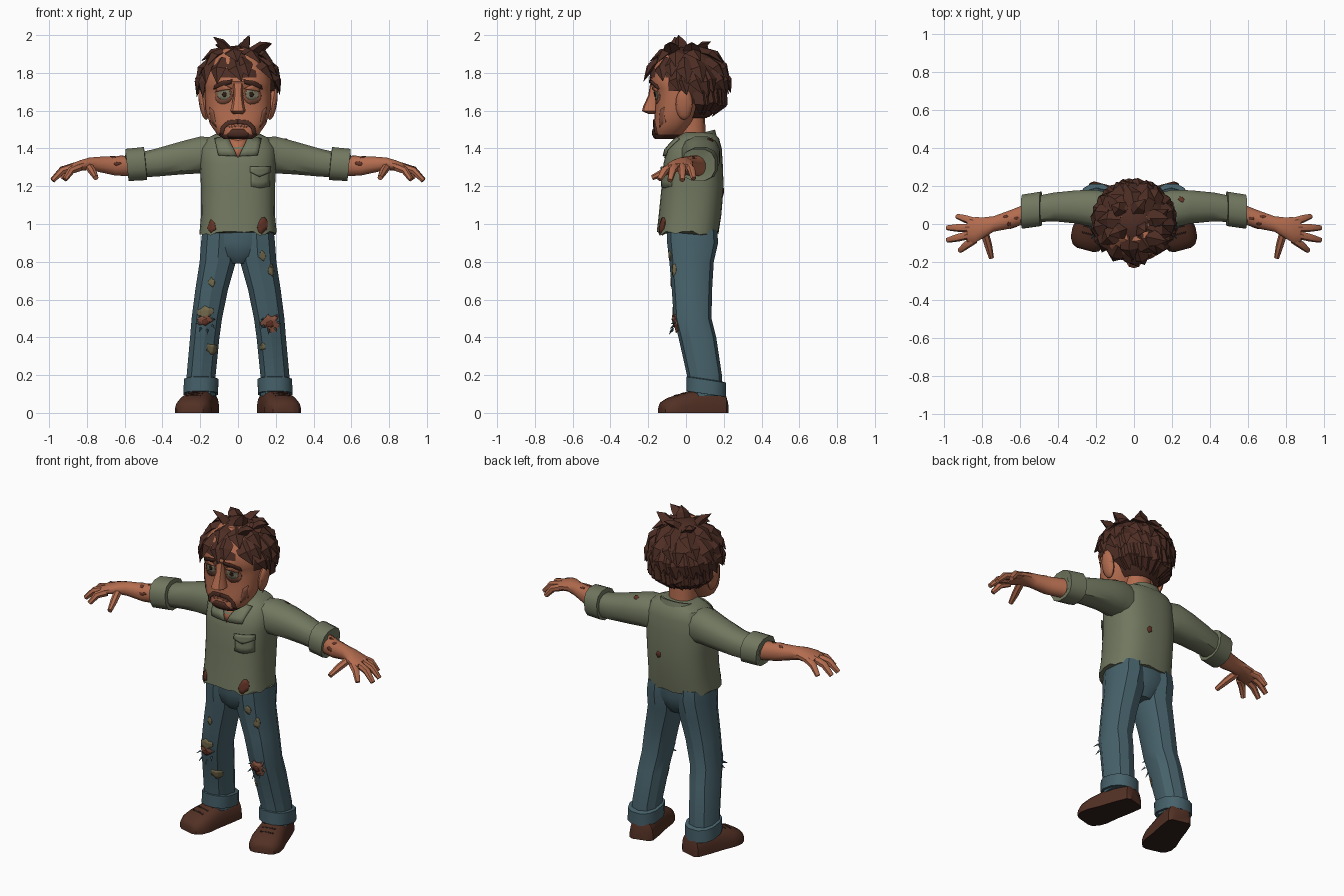
import bpy, bmesh, random
from math import sin, cos, pi, radians
from mathutils import Vector, Matrix
from mathutils.bvhtree import BVHTree

random.seed(4)
if "Cube" in bpy.data.objects:
    bpy.data.objects.remove(bpy.data.objects["Cube"])


def material(name, *rgb):
    m = bpy.data.materials.new(name)
    m.use_nodes = True
    m.diffuse_color = (*rgb, 1)
    m.node_tree.nodes["Principled BSDF"].inputs["Base Color"].default_value = (*rgb, 1)
    return m


SKIN = material("skin", .45, .15, .078)
SHADE = material("skin_shadow", .24, .085, .05)
HAIR = material("hair_brown", .075, .027, .018)
SHIRT = material("shirt_green", .165, .185, .115)
JEANS = material("denim_blue", .062, .12, .145)
SHOE = material("shoe_brown", .085, .03, .018)
DARK = material("dark_brown", .03, .014, .01)
BLOOD = material("dried_blood", .13, .035, .02)
PATCH = material("worn_tan", .17, .14, .07)
EYE = material("eye_grey", .22, .2, .13)


def make(name, bm, mats, mirror=False, angle=35):
    """Turn a bmesh into one object, or a left and right pair."""
    made = []
    for prefix, s in ((("left_", 1), ("right_", -1)) if mirror else (("", 1),)):
        b = bm.copy()
        if s < 0:
            bmesh.ops.scale(b, vec=(-1, 1, 1), verts=b.verts)
            bmesh.ops.reverse_faces(b, faces=b.faces)
        me = bpy.data.meshes.new(prefix + name)
        b.to_mesh(me)
        b.free()
        for m in mats:
            me.materials.append(m)
        ob = bpy.data.objects.new(prefix + name, me)
        bpy.context.collection.objects.link(ob)
        bpy.ops.object.select_all(action='DESELECT')
        ob.select_set(True)
        bpy.context.view_layer.objects.active = ob
        bpy.ops.object.shade_smooth_by_angle(angle=radians(angle))
        made.append(ob)
    bm.free()
    return made


def skin_rings(bm, loops, cap=True):
    for a, b in zip(loops, loops[1:]):
        for i in range(len(a)):
            j = (i + 1) % len(a)
            bm.faces.new((a[i], a[j], b[j], b[i]))
    if cap:
        bm.faces.new(loops[0])
        bm.faces.new(loops[-1])
    bmesh.ops.recalc_face_normals(bm, faces=bm.faces)


def loft(name, rings, mats, axis='Z', n=14, power=2.4, slope=0, jag=0,
         mirror=False, cap=True, turn=None, rule=None, angle=35):
    """Rings are (position on axis, centre u, radius u, low v, high v)."""
    bm = bmesh.new()
    loops = []
    for k, (t, cu, ru, v0, v1) in enumerate(rings):
        loop = []
        for i in range(n):
            a = 2 * pi * (i + .5) / n
            c, s = [abs(f) ** (2 / power) * (1 if f > 0 else -1) for f in (cos(a), sin(a))]
            u, w = cu + ru * c, (v0 + v1) / 2 + (v1 - v0) / 2 * s
            p = t + slope * (w - (v0 + v1) / 2)
            if k == 0:
                p += random.uniform(-jag, jag)
            loop.append(bm.verts.new({'Z': (u, w, p), 'X': (p, u, w), 'Y': (u, p, max(w, 0))}[axis]))
        loops.append(loop)
    skin_rings(bm, loops, cap)
    if turn:
        bmesh.ops.transform(bm, matrix=turn, verts=bm.verts)
    if rule:
        for f in bm.faces:
            f.material_index = rule(f)
    return make(name, bm, mats, mirror, angle)


def tube(bm, pts, widths, n=6, flat=1.0, normal=(0, 0, 1)):
    """Tapered tube through points; flat squeezes it along the normal."""
    pts, loops = [Vector(p) for p in pts], []
    for i, p in enumerate(pts):
        d = (pts[min(i + 1, len(pts) - 1)] - pts[max(i - 1, 0)]).normalized()
        side = d.cross(Vector(normal)).normalized()
        up = side.cross(d)
        loops.append([bm.verts.new(p + widths[i] * (side * cos(2 * pi * k / n) + up * flat * sin(2 * pi * k / n)))
                      for k in range(n)])
    skin_rings(bm, loops)


def plate(name, target, outline, mat, view='front', lift=.004):
    """Thin plate from a 2D outline, draped on the target."""
    to3, d = {'front': (lambda a, b: (a, -3, b), Vector((0, 1, 0))),
              'back': (lambda a, b: (a, 3, b), Vector((0, -1, 0))),
              'top': (lambda a, b: (a, b, 3), Vector((0, 0, -1)))}[view]
    tree = BVHTree.FromPolygons([v.co for v in target.data.vertices],
                                [tuple(p.vertices) for p in target.data.polygons])
    bm = bmesh.new()
    bm.faces.new([bm.verts.new(to3(*p)) for p in outline])
    bmesh.ops.triangulate(bm, faces=bm.faces)
    bmesh.ops.subdivide_edges(bm, edges=bm.edges, cuts=2, use_grid_fill=True)
    for v in bm.verts:
        hit = tree.ray_cast(v.co, d)[0]
        if hit is None:
            hit = tree.find_nearest(v.co + d * 2.9)[0]
        v.co = hit - d * lift
    bm.normal_update()
    for f in bm.faces:
        if f.normal.dot(d) > 0:
            f.normal_flip()
    ob = make(name, bm, [mat])[0]
    ob.modifiers.new("thickness", 'SOLIDIFY').thickness = .008


def blob(x, y, rx, ry, n=11, rough=.25):
    return [(x + rx * cos(2 * pi * i / n) * k, y + ry * sin(2 * pi * i / n) * k)
            for i in range(n) for k in [1 + random.uniform(-rough, rough)]]


# Trousers
legs = loft("trouser_leg", [(.09, .197, .08, .01, .195), (.2, .195, .08, .005, .19), (.4, .176, .081, -.04, .16),
            (.5, .165, .084, -.065, .135), (.65, .14, .09, -.075, .138), (.8, .107, .1, -.088, .147),
            (.9, .1, .1, -.1, .17), (.97, .097, .095, -.1, .165)], [JEANS], n=10, mirror=True, angle=30)
loft("trouser_seat", [(.79, 0, .06, -.05, .11), (.83, 0, .13, -.085, .14), (.9, 0, .19, -.1, .165),
                      (1, 0, .185, -.1, .16)], [JEANS])
loft("trouser_cuff", [(.1, .197, .084, .01, .2), (.1, .197, .094, 0, .215), (.175, .195, .094, 0, .215),
                      (.18, .195, .082, .01, .195)], [JEANS], n=12, slope=-.15, mirror=True)

# Shoes, toes turned outwards
turn = Matrix.Translation((.185, .13, 0)) @ Matrix.Rotation(radians(15), 4, 'Z') @ Matrix.Translation((0, -.13, 0))
shoes = loft("shoe", [(.215, 0, .05, -.07, .07), (.2, 0, .07, -.11, .11), (.12, 0, .08, -.128, .128),
             (.03, 0, .086, -.12, .12), (-.05, 0, .097, -.098, .098), (-.1, 0, .093, -.08, .08),
             (-.135, 0, .072, -.058, .058), (-.146, 0, .045, -.04, .04)], [SHOE, DARK], axis='Y', n=18, power=3,
             mirror=True, turn=turn, rule=lambda f: int(f.normal.z < -.9))
for s, shoe in zip((1, -1), shoes):
    for i in range(3):
        y = -.055 + .035 * i
        x = .235 - .01 * i
        plate("shoe_lace", shoe, [(s * (x - .04), y - .012), (s * (x + .04), y + .008),
                                  (s * (x + .04), y + .015), (s * (x - .04), y - .005)], DARK, 'top', .002)

# Shirt body with ragged hem, sleeves and rolled cuffs
shirt = loft("shirt_body", [(.95, 0, .205, -.155, .172), (1.05, 0, .196, -.145, .188), (1.2, 0, .197, -.13, .2),
             (1.32, 0, .203, -.12, .195), (1.4, 0, .2, -.1, .19), (1.455, 0, .165, -.05, .175),
             (1.485, 0, .1, -.02, .145)], [SHIRT], n=32, power=2.6, jag=.012)[0]
sleeves = loft("sleeve", [(.1, .06, .1, 1.26, 1.46), (.2, .08, .103, 1.265, 1.466), (.3, .09, .09, 1.26, 1.44),
               (.42, .09, .078, 1.25, 1.405), (.5, .08, .072, 1.245, 1.385)], [SHIRT], axis='X', n=12, mirror=True)
loft("sleeve_cuff", [(.585, .065, .06, 1.25, 1.37), (.588, .065, .092, 1.225, 1.4), (.49, .08, .093, 1.23, 1.41),
                     (.487, .08, .065, 1.25, 1.38)], [SHIRT], axis='X', n=12, slope=.1, jag=.01, mirror=True)
loft("collar_band", [(1.43, 0, .12, -.055, .165), (1.475, 0, .106, -.045, .155), (1.475, 0, .09, -.03, .14),
                     (1.43, 0, .085, -.02, .13)], [SHIRT], n=20, slope=.25, cap=False)
plate("open_neck", shirt, [(-.06, 1.46), (.06, 1.46), (0, 1.35)], SKIN)
for s in (1, -1):
    plate("collar_flap", shirt, [(s * x, z) for x, z in ((.055, 1.465), (.125, 1.455), (.105, 1.365), (.005, 1.36))],
          SHIRT, lift=.014)
plate("pocket", shirt, [(.07, 1.295), (.17, 1.295), (.17, 1.2), (.12, 1.19), (.07, 1.2)], SHIRT, lift=.008)
plate("pocket_flap", shirt, [(.065, 1.305), (.175, 1.305), (.175, 1.275), (.115, 1.25), (.065, 1.275)], SHIRT, lift=.016)

# Tears, stains and worn spots
for x, z, rx, rz in ((-.14, .99, .022, .03), (.13, .995, .025, .04)):
    plate("shirt_stain", shirt, blob(x, z, rx, rz), BLOOD)
plate("back_tear", shirt, blob(.05, 1.17, .015, .02, 5), BLOOD, 'back')
plate("sleeve_tear", sleeves[0], blob(.25, .13, .014, .014, 6), BLOOD, 'top')
for side, x, z, rx, rz in ((1, -.14, .69, .015, .025), (1, -.14, .34, .025, .028), (1, -.17, .53, .04, .035),
                           (0, .175, .755, .014, .03), (0, .13, .35, .015, .02), (0, .13, .83, .015, .025)):
    plate("worn_spot", legs[side], blob(x, z, rx, rz), PATCH)
for s, leg, z in ((1, legs[0], .475), (-1, legs[1], .485)):
    plate("knee_tear", leg, blob(s * .172, z, .042, .05 if s > 0 else .022, 16, .4), SHADE, lift=.008)
    plate("knee_graze", leg, blob(s * .172, z - .005, .02, .016, 9), BLOOD, lift=.012)
frays = bmesh.new()
for i in range(14):
    s, a = (1, -1)[i % 2], i * pi / 7
    p = Vector((s * .172 + .04 * cos(a), -.06 + .01 * sin(a), .48 + .04 * sin(a)))
    tube(frays, [p, p + Vector((.015 * cos(a), -.02, .015 * sin(a) - .01))], [.007, .001], 4, normal=(1, .3, .2))
make("knee_frays", frays, [JEANS])

# Forearms and hands
arms = loft("forearm", [(.54, .065, .055, 1.25, 1.365), (.65, .025, .05, 1.255, 1.36), (.74, 0, .042, 1.275, 1.357),
            (.79, -.018, .055, 1.285, 1.352), (.84, -.032, .07, 1.28, 1.337), (.88, -.036, .062, 1.275, 1.32)],
            [SKIN], axis='X', n=12, power=2.2, mirror=True)
hand = bmesh.new()
for pts in ([(.84, .012, 1.305), (.89, .028, 1.29), (.93, .04, 1.24)],
            [(.86, -.02, 1.305), (.93, -.02, 1.285), (.982, -.02, 1.232)],
            [(.86, -.055, 1.303), (.93, -.072, 1.283), (.982, -.085, 1.23)],
            [(.84, -.08, 1.3), (.885, -.112, 1.283), (.917, -.14, 1.235)],
            [(.79, -.04, 1.305), (.768, -.115, 1.275), (.752, -.178, 1.245)]):
    tube(hand, pts, [.023, .021, .014], 7)
make("fingers", hand, [SKIN], mirror=True, angle=50)
for s, arm in zip((1, -1), arms):
    for x, y in ((.62, .03), (.66, .0), (.68, .04)):
        plate("arm_graze", arm, blob(s * x, y, .014, .008, 7), BLOOD, 'top', .002)
    plate("arm_cut", arm, blob(s * .64, 1.32, .02, .01, 7), BLOOD, 'front', .002)

# Neck and head; the jaw edge is bearded
loft("neck", [(1.36, 0, .085, -.06, .11), (1.44, 0, .077, -.065, .105), (1.58, 0, .078, -.06, .1)], [SKIN], n=14)
head = loft("head", [(1.45, 0, .075, -.165, -.06), (1.475, 0, .112, -.178, -.01), (1.53, 0, .15, -.17, .03),
            (1.6, 0, .172, -.165, .07), (1.68, 0, .176, -.162, .1), (1.72, 0, .176, -.172, .1),
            (1.755, 0, .176, -.188, .1), (1.85, 0, .15, -.165, .1), (1.93, 0, .08, -.09, .07)],
            [SKIN, HAIR], n=22, power=2.5, rule=lambda f: int(f.calc_center_median().z < 1.47))[0]
loft("nose", [(1.583, 0, .026, -.2, -.13), (1.598, 0, .043, -.233, -.13), (1.625, 0, .036, -.226, -.13),
              (1.68, 0, .025, -.2, -.13), (1.745, 0, .028, -.19, -.13)], [SKIN], n=10)
ear = bmesh.new()
bmesh.ops.create_uvsphere(ear, u_segments=12, v_segments=8, radius=1, matrix=Matrix.Translation((.182, -.01, 1.635))
                          @ Matrix.Rotation(radians(10), 4, 'Y') @ Matrix.Diagonal((.024, .045, .085, 1)))
make("ear", ear, [SKIN], mirror=True)

# Eyes, brows and beard
for s in (1, -1):
    def flip(pts):
        return [(s * x, z) for x, z in pts]
    plate("eye_socket", head, flip(blob(.076, 1.68, .047, .046, 14, .04)), SHADE, lift=.002)
    plate("eyeball", head, flip(blob(.075, 1.686, .035, .03, 14, 0)), EYE, lift=.006)
    plate("pupil", head, flip(blob(.072, 1.686, .012, .013, 10, 0)), DARK, lift=.01)
    plate("eyelid", head, flip([(.032, 1.715), (.115, 1.7), (.118, 1.715), (.075, 1.735)]), SKIN, lift=.011)
    plate("brow", head, flip([(.03, 1.765), (.035, 1.742), (.13, 1.712), (.125, 1.735), (.08, 1.758)]), HAIR, lift=.008)
    plate("cheek_hollow", head, flip([(.13, 1.6), (.152, 1.62), (.147, 1.54), (.115, 1.51)]), SHADE, lift=.002)
    plate("moustache", head, flip([(0, 1.553), (.055, 1.548), (.09, 1.515), (.098, 1.475), (.08, 1.475),
                                   (.07, 1.508), (.045, 1.527), (0, 1.53)]), HAIR, lift=.005)
plate("mouth", head, [(-.05, 1.518), (0, 1.526), (.05, 1.518), (.045, 1.51), (0, 1.517), (-.045, 1.51)], SHADE, lift=.003)
plate("goatee", head, [(-.03, 1.503), (.03, 1.503), (.06, 1.475), (.05, 1.455), (-.05, 1.455), (-.06, 1.475)], HAIR)


# Hair cap trimmed to a hairline, then layered locks
def scalp(el, az, k=1.0):
    e, a = radians(el), radians(az)
    return Vector((.2 * k * sin(a) * cos(e), .008 - .205 * k * cos(a) * cos(e), 1.74 + .205 * k * sin(e)))


cap = bmesh.new()
bmesh.ops.create_uvsphere(cap, u_segments=24, v_segments=18, radius=1,
                          matrix=Matrix.Translation((0, .008, 1.74)) @ Matrix.Diagonal((.2, .205, .205, 1)))
low = []
for f in cap.faces:
    c = f.calc_center_median()
    if c.z < (1.56 if c.y > .03 else 1.71 if c.y > -.08 else 1.79):
        low.append(f)
bmesh.ops.delete(cap, geom=low, context='FACES')
make("hair_cap", cap, [HAIR])
locks = bmesh.new()
for el, drop, count, start in ((68, 42, 9, 0), (42, 36, 15, 0), (22, 36, 17, 62), (-8, 40, 18, 102)):
    for i in range(count):
        az = start + (360 - 2 * start) * (i + .5) / count + random.uniform(-6, 6)
        d = drop * random.uniform(.85, 1.15)
        sweep = random.uniform(4, 16)
        out = 1.14 if el > 0 else 1.05
        tube(locks, [scalp(el, az, .93), scalp(el - d * .5, az + sweep * .4, 1.06), scalp(el - d, az + sweep, out)],
             [.05, .046, .002], 4, .45, scalp(el, az) - Vector((0, 0, 1.74)))
for x, y, tx, ty, tz in ((-.05, -.03, -.13, -.06, 1.99), (.03, -.02, .06, -.04, 2.0), (.1, .03, .18, .03, 1.955),
                         (0, .06, .06, .13, 1.965), (-.06, .07, -.12, .1, 1.95), (.08, -.07, .17, -.09, 1.96)):
    base, tip = Vector((x, y, 1.91)), Vector((tx, ty, tz))
    tube(locks, [base, base.lerp(tip, .5) + Vector((0, 0, .012)), tip], [.05, .035, .002], 4, .6)
make("hair_locks", locks, [HAIR], angle=20)
